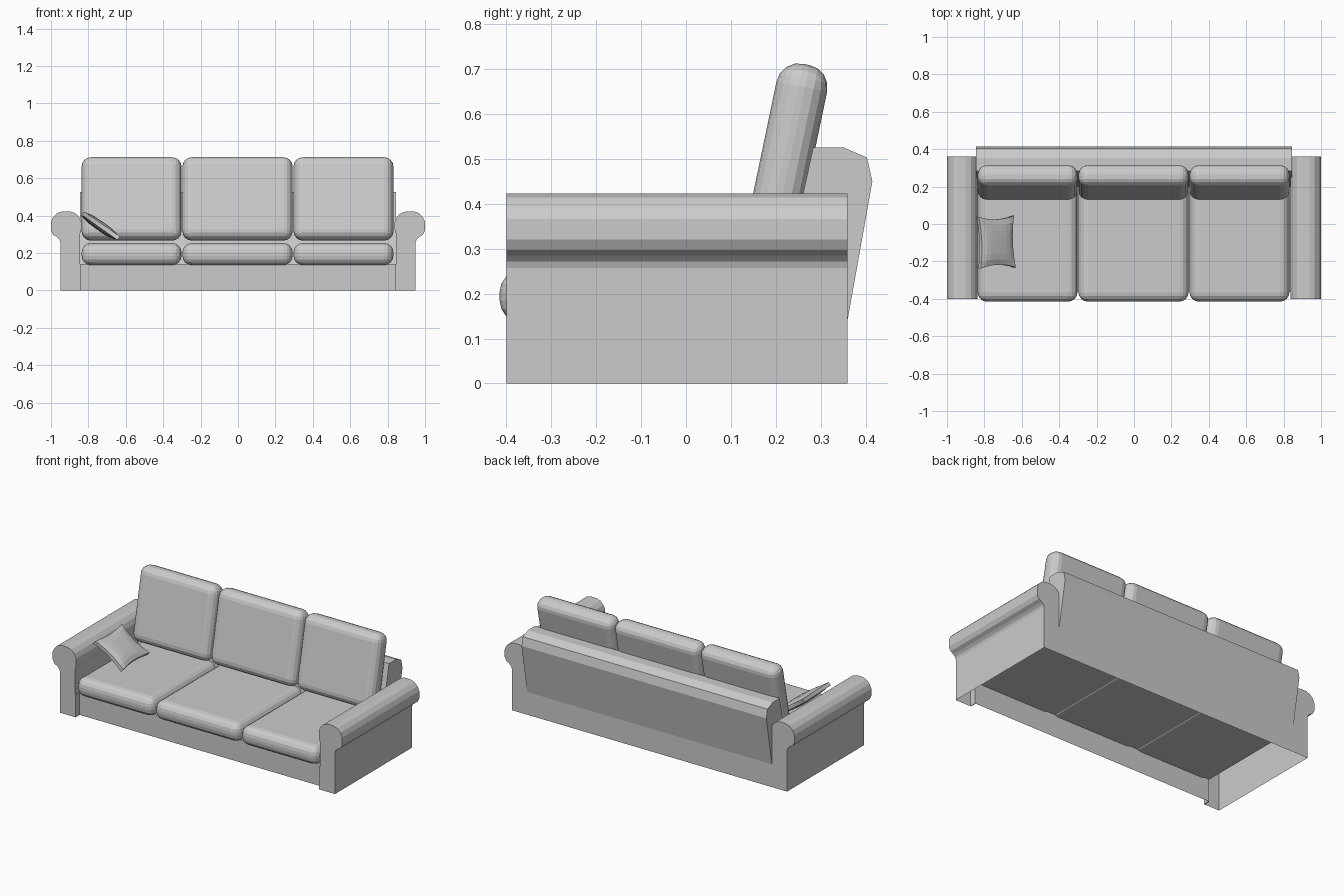
import bpy, bmesh, math
from mathutils import Matrix

cube = bpy.data.objects.get("Cube")
if cube:
    bpy.data.objects.remove(cube, do_unlink=True)

fabric = bpy.data.materials.new("grey_fabric")
fabric.use_nodes = True
GREY = (0.6, 0.6, 0.6, 1)
fabric.diffuse_color = GREY
fabric.node_tree.nodes["Principled BSDF"].inputs["Base Color"].default_value = GREY

ARM_IN, ARM_OUT = 0.845, 0.95
FRONT, BACK, PANEL, DECK = -0.4, 0.36, -0.36, 0.142


def finish(name, bm):
    mesh = bpy.data.meshes.new(name)
    bm.to_mesh(mesh)
    bm.free()
    mesh.materials.append(fabric)
    obj = bpy.data.objects.new(name, mesh)
    bpy.context.collection.objects.link(obj)
    return obj


def prism(name, profile, axis, start, end, drop=None):
    """Extrude a profile along x or y, leaving out faces chosen by drop."""
    bm = bmesh.new()
    place = (lambda a, b, t: (t, a, b)) if axis == "x" else (lambda a, b, t: (a, t, b))
    rings = [[bm.verts.new(place(a, b, t)) for a, b in profile] for t in (start, end)]
    n = len(profile)
    for ring in rings:
        bm.faces.new(ring)
    for i in range(n):
        j = (i + 1) % n
        bm.faces.new((rings[0][i], rings[0][j], rings[1][j], rings[1][i]))
    bmesh.ops.recalc_face_normals(bm, faces=bm.faces[:])
    if drop:
        gone = [f for f in bm.faces if drop(f.calc_center_median(), f.normal)]
        bmesh.ops.delete(bm, geom=gone, context="FACES")
    return finish(name, bm)


def cushion(name, size, location, tilt=0.0, radius=0.05):
    bm = bmesh.new()
    bmesh.ops.create_cube(bm, size=1, matrix=Matrix.Diagonal((*size, 1)))
    obj = finish(name, bm)
    obj.location = location
    obj.rotation_euler.x = tilt
    bevel = obj.modifiers.new("soft_edges", "BEVEL")
    bevel.width = radius
    bevel.segments = 4
    return obj


# Rolled arms: hollow below the deck and open underneath
arm_profile = [(ARM_IN, 0), (ARM_IN, DECK), (ARM_IN, 0.3), (0.838, 0.325), (0.838, 0.366),
               (0.85, 0.393), (0.872, 0.414), (0.9, 0.423), (0.938, 0.423), (0.966, 0.414),
               (0.988, 0.393), (1, 0.366), (1, 0.32), (0.988, 0.297), (0.968, 0.285),
               (0.955, 0.272), (ARM_OUT, 0.257), (ARM_OUT, 0)]


def arm_opening(c, n):
    return c.z < 0.001 or (c.z < DECK and abs(abs(c.x) - ARM_IN) < 0.001)


for side, sign in (("left", 1), ("right", -1)):
    prism(side + "_arm", [(sign * x, z) for x, z in arm_profile], "y", FRONT, BACK, arm_opening)
    # Short return wall between the arm front and the recessed panel
    x = sign * ARM_IN
    prism(side + "_arm_return", [(x, 0), (x, DECK), (x - sign * 0.004, DECK), (x - sign * 0.004, 0)],
          "y", FRONT, PANEL)

# Base: front panel, deck and rear panel, open below
prism("base_shell", [(PANEL, 0), (PANEL, DECK), (BACK, DECK), (BACK, 0)], "x", -ARM_IN, ARM_IN,
      lambda c, n: c.z < 0.001 or abs(n.x) > 0.9)

# Sloping backrest
prism("backrest", [(0.2, DECK), (0.283, 0.525), (0.352, 0.525), (0.403, 0.503),
                   (0.415, 0.45), (BACK, DECK)], "x", -ARM_IN, ARM_IN)

# Seat and back cushions
for place, left, right in (("right", -0.836, -0.302), ("middle", -0.297, 0.292), ("left", 0.297, 0.831)):
    x, width = (left + right) / 2, right - left
    cushion(place + "_seat_cushion", (width, 0.665, 0.118), (x, -0.0825, 0.194))
    cushion(place + "_back_cushion", (width, 0.115, 0.452), (x, 0.222, 0.489), math.radians(-11.8))

# Throw pillow: a pinched square slab leaning on the arm
bm = bmesh.new()
bmesh.ops.create_cube(bm, size=2)
bmesh.ops.subdivide_edges(bm, edges=bm.edges[:], cuts=7, use_grid_fill=True)
for v in bm.verts:
    a, b, c = v.co
    full = (1 - a ** 4) * (1 - b ** 4)
    v.co = (0.115 * a * (1 - 0.12 * (1 - b * b)),
            0.138 * b * (1 - 0.12 * (1 - a * a)),
            c * (0.011 + 0.014 * full))
pillow = finish("throw_pillow", bm)
pillow.location = (-0.737, -0.097, 0.345)
pillow.rotation_euler = (0, math.radians(35), math.radians(2))
